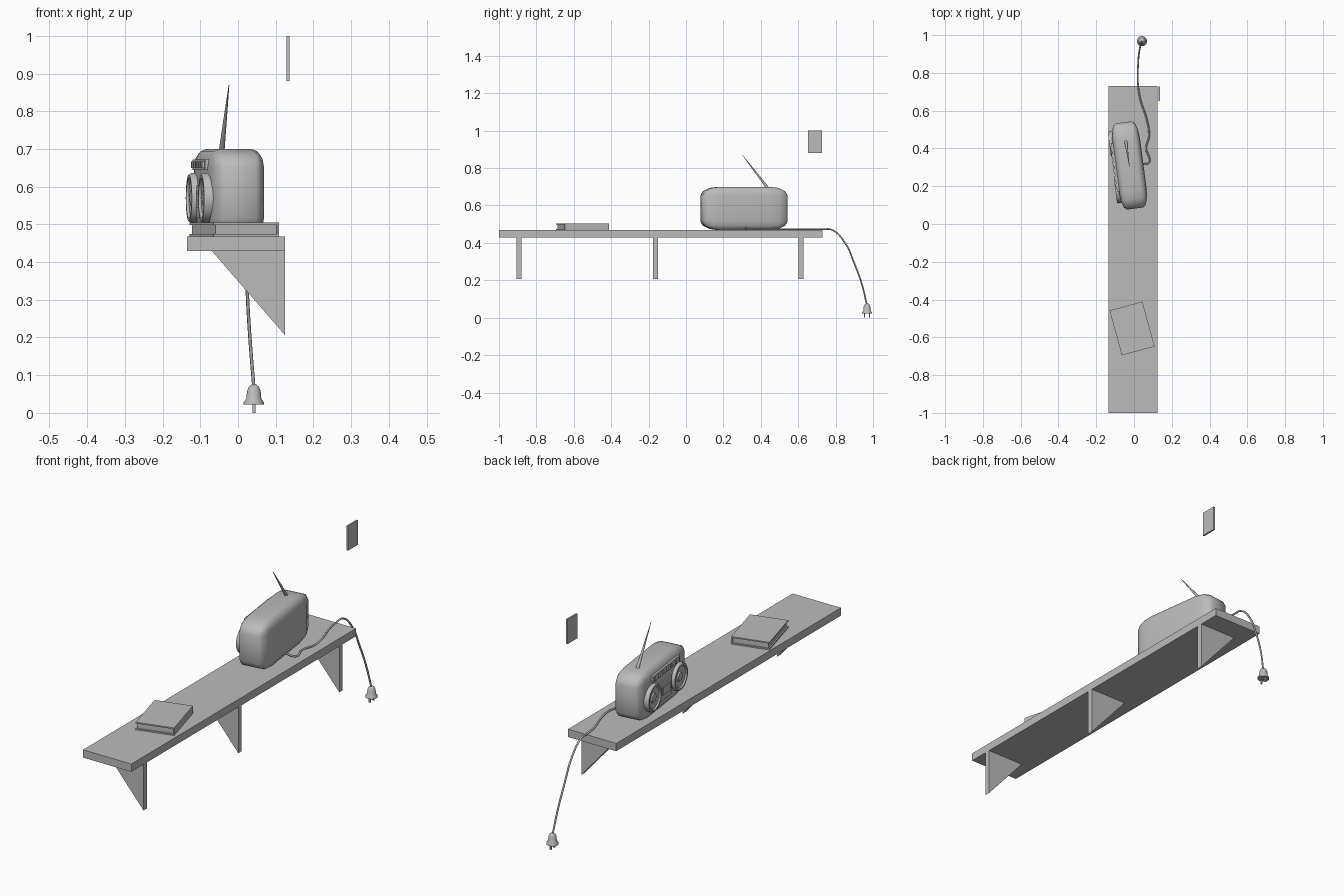
import bpy, bmesh, math
from mathutils import Vector, Matrix

if "Cube" in bpy.data.objects:
    bpy.data.objects.remove(bpy.data.objects["Cube"], do_unlink=True)

GREY = (0.5, 0.5, 0.5, 1)
mat = bpy.data.materials.new("plain grey")
mat.use_nodes = True
mat.diffuse_color = GREY
bsdf = next(n for n in mat.node_tree.nodes if n.type == "BSDF_PRINCIPLED")
bsdf.inputs["Base Color"].default_value = GREY


def finish(name, bm, matrix=Matrix(), smooth=None):
    """Turn a bmesh into a named object, optionally smooth below an angle."""
    bmesh.ops.recalc_face_normals(bm, faces=bm.faces)
    mesh = bpy.data.meshes.new(name)
    bm.to_mesh(mesh)
    bm.free()
    mesh.materials.append(mat)
    obj = bpy.data.objects.new(name, mesh)
    bpy.context.collection.objects.link(obj)
    obj.matrix_world = matrix
    if smooth:
        bpy.ops.object.select_all(action="DESELECT")
        obj.select_set(True)
        bpy.context.view_layer.objects.active = obj
        bpy.ops.object.shade_smooth_by_angle(angle=math.radians(smooth))
    return obj


def box(name, lo, hi, matrix=Matrix(), bevel=0, segments=2, smooth=None):
    """Box between two corners; the bevel is a share of each side."""
    lo, hi = Vector(lo), Vector(hi)
    bm = bmesh.new()
    bmesh.ops.create_cube(bm, size=1)
    if bevel:
        bmesh.ops.bevel(bm, geom=bm.edges[:], offset=bevel, segments=segments,
                        profile=0.5, affect="EDGES")
    bmesh.ops.scale(bm, vec=hi - lo, verts=bm.verts)
    bmesh.ops.translate(bm, vec=(lo + hi) / 2, verts=bm.verts)
    return finish(name, bm, matrix, smooth)


def lathe(name, profile, matrix, steps=24, smooth=40):
    """Spin (radius, height) points around z."""
    bm = bmesh.new()
    verts = [bm.verts.new((r, 0, h)) for r, h in profile]
    edges = [bm.edges.new(pair) for pair in zip(verts, verts[1:])]
    bmesh.ops.spin(bm, geom=verts + edges, cent=(0, 0, 0), axis=(0, 0, 1),
                   angle=math.tau, steps=steps)
    bmesh.ops.remove_doubles(bm, verts=bm.verts, dist=1e-5)
    return finish(name, bm, matrix, smooth)


def place(x, y, z, degrees):
    return Matrix.Translation((x, y, z)) @ Matrix.Rotation(math.radians(degrees), 4, "Z")


# Shelf board and its triangular brackets
box("shelf_board", (-0.135, -1, 0.43), (0.125, 0.73, 0.468))
for i, y in enumerate((-0.893, -0.163, 0.614)):
    bm = bmesh.new()
    face = bm.faces.new([bm.verts.new((x, y - 0.013, z)) for x, z in
                         ((0.125, 0.43), (0.125, 0.206), (-0.07, 0.43))])
    side = bmesh.ops.extrude_face_region(bm, geom=[face])["geom"]
    bmesh.ops.translate(bm, vec=(0, 0.026, 0),
                        verts=[v for v in side if isinstance(v, bmesh.types.BMVert)])
    finish(f"shelf_bracket_{i + 1}", bm)

# Wall switch plate
box("wall_plate", (0.129, 0.652, 0.88), (0.137, 0.727, 1.0))

# Radio body, turned slightly on the shelf
radio = place(-0.024, 0.31, 0.468, 7.5)
box("radio_body", (-0.074, -0.23, 0), (0.074, 0.23, 0.232), radio,
    bevel=0.21, segments=3, smooth=50)

# Round speakers with raised rims and domed centres
speaker = ((0, 0.026), (0.02, 0.022), (0.024, 0.016), (0.05, 0.02), (0.054, 0.027),
           (0.062, 0.027), (0.066, 0.021), (0.066, 0))
for side, y in (("back", 0.125), ("front", -0.125)):
    spot = Matrix.Translation((-0.064, y, 0.102)) @ Matrix.Rotation(-math.pi / 2, 4, "Y")
    lathe(f"{side}_speaker", speaker, radio @ spot)

# Cassette door, control strip and buttons
box("cassette_door", (-0.08, -0.052, 0.05), (-0.065, 0.052, 0.135), radio)
box("cassette_window", (-0.084, -0.035, 0.075), (-0.078, 0.035, 0.115), radio)
box("control_strip", (-0.081, -0.13, 0.176), (-0.06, 0.13, 0.204), radio)
for i in range(6):
    y = -0.1 + i * 0.04
    box(f"radio_button_{i + 1}", (-0.087, y - 0.014, 0.181),
        (-0.079, y + 0.014, 0.199), radio)

# Tapered antenna
base, tip = Vector((-0.044, 0.44, 0.69)), Vector((-0.024, 0.302, 0.869))
aim = (tip - base).to_track_quat("Z", "Y").to_matrix().to_4x4()
lathe("antenna", ((0, 0), (0.008, 0), (0.001, (tip - base).length), (0, (tip - base).length)),
      Matrix.Translation(base) @ aim, steps=10)

# Closed book: two covers, spine and recessed pages
book = place(-0.01, -0.553, 0.468, 15.3)
for name, z in (("lower", 0), ("upper", 0.031)):
    box(f"book_{name}_cover", (-0.09, -0.123, z), (0.09, 0.123, z + 0.006), book)
box("book_spine", (0.084, -0.123, 0.004), (0.09, 0.123, 0.033), book)
box("book_pages", (-0.084, -0.117, 0.005), (0.086, 0.117, 0.032), book)

# Power cord trailing over the end of the shelf
path = ((0.03, 0.32, 0.48), (0.08, 0.327, 0.474), (0.076, 0.365, 0.473),
        (0.064, 0.395, 0.473), (0.08, 0.47, 0.473), (0.066, 0.56, 0.473),
        (0.036, 0.65, 0.473), (0.022, 0.73, 0.473), (0.02, 0.78, 0.47),
        (0.022, 0.85, 0.40), (0.026, 0.90, 0.29), (0.033, 0.94, 0.18),
        (0.042, 0.967, 0.068))
curve = bpy.data.curves.new("power_cord", "CURVE")
curve.dimensions = "3D"
curve.bevel_depth = 0.0045
curve.bevel_resolution = 1
curve.resolution_u = 5
curve.use_fill_caps = True
spline = curve.splines.new("BEZIER")
spline.bezier_points.add(len(path) - 1)
for point, co in zip(spline.bezier_points, path):
    point.co = co
    point.handle_left_type = point.handle_right_type = "AUTO"
curve.materials.append(mat)
bpy.context.collection.objects.link(bpy.data.objects.new("power_cord", curve))

# Bell-shaped plug with two prongs
plug = place(0.042, 0.968, 0, 0)
lathe("plug_body", ((0, 0.022), (0.027, 0.022), (0.027, 0.028), (0.02, 0.037),
                    (0.018, 0.058), (0.013, 0.07), (0.006, 0.075), (0, 0.075)), plug)
for side in (-1, 1):
    y = side * 0.014
    box("plug_prong_" + ("front" if side < 0 else "back"),
        (-0.004, y - 0.003, 0), (0.004, y + 0.003, 0.024), plug)
